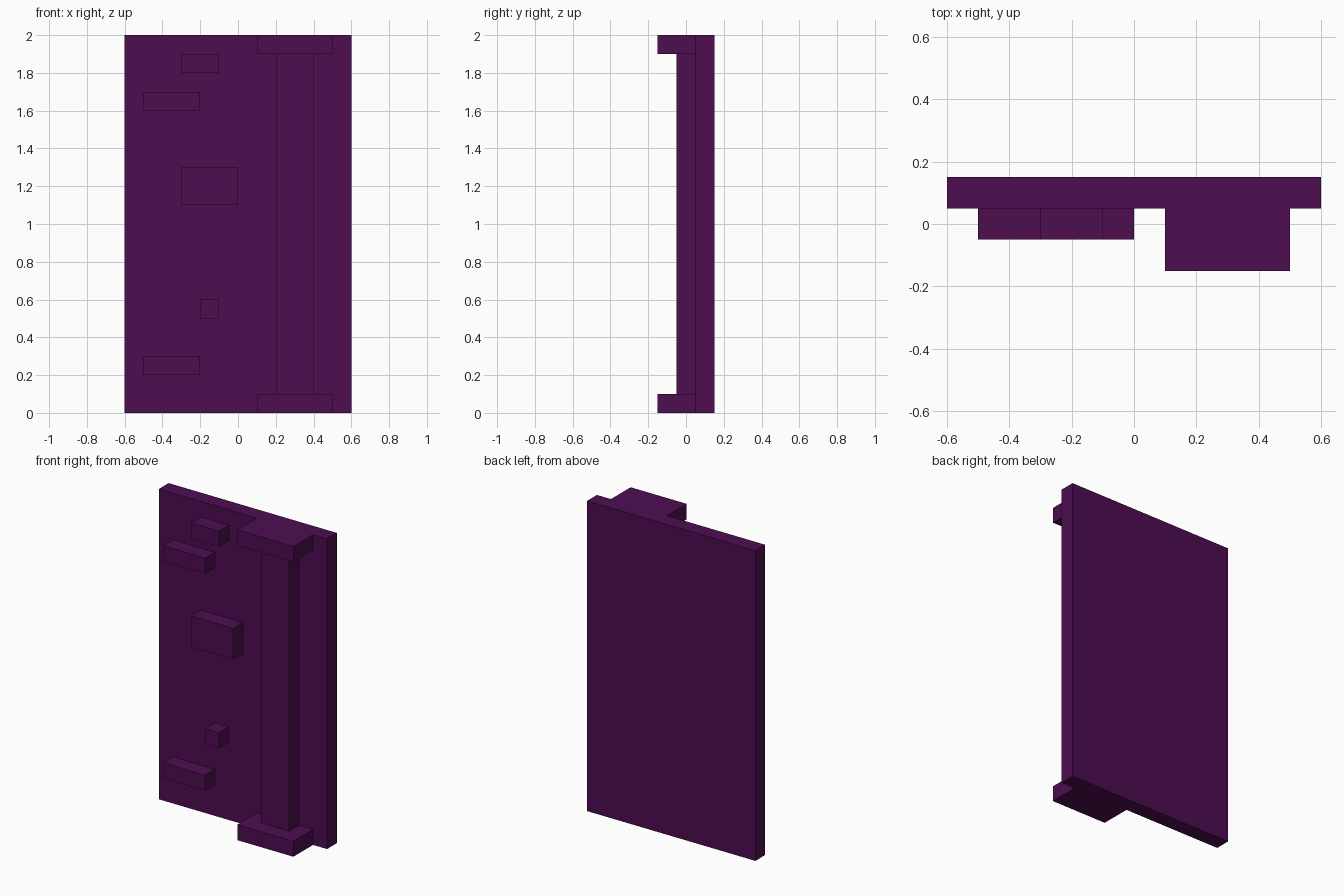
import bpy

if "Cube" in bpy.data.objects:
    bpy.data.objects.remove(bpy.data.objects["Cube"])

purple = bpy.data.materials.new("deep purple")
purple.diffuse_color = (0.075, 0.004, 0.081, 1.0)
purple.use_nodes = True
purple.node_tree.nodes["Principled BSDF"].inputs["Base Color"].default_value = purple.diffuse_color


def box(name, x, y, z):
    """Box spanning the given (min, max) ranges."""
    spans = (x, y, z)
    bpy.ops.mesh.primitive_cube_add(size=1, location=[(a + b) / 2 for a, b in spans])
    ob = bpy.context.object
    ob.name = name
    ob.scale = [b - a for a, b in spans]
    bpy.ops.object.transform_apply(location=False, rotation=False, scale=True)
    ob.data.materials.append(purple)
    return ob


# Flat wall slab
box("wall_panel", (-0.6, 0.6), (0.05, 0.15), (0, 2))

# Square pillar with wider base and top
box("pillar_shaft", (0.2, 0.4), (-0.05, 0.05), (0.1, 1.9))
for name, z in (("pillar_base", 0.0), ("pillar_capital", 1.9)):
    box(name, (0.1, 0.5), (-0.15, 0.05), (z, z + 0.1))

# Raised bricks: x range, z range
bricks = [
    ((-0.3, -0.1), (1.8, 1.9)),
    ((-0.5, -0.2), (1.6, 1.7)),
    ((-0.3, 0.0), (1.1, 1.3)),
    ((-0.2, -0.1), (0.5, 0.6)),
    ((-0.5, -0.2), (0.2, 0.3)),
]
for i, (x, z) in enumerate(bricks, 1):
    box(f"raised_brick_{i}", x, (-0.05, 0.05), z)
